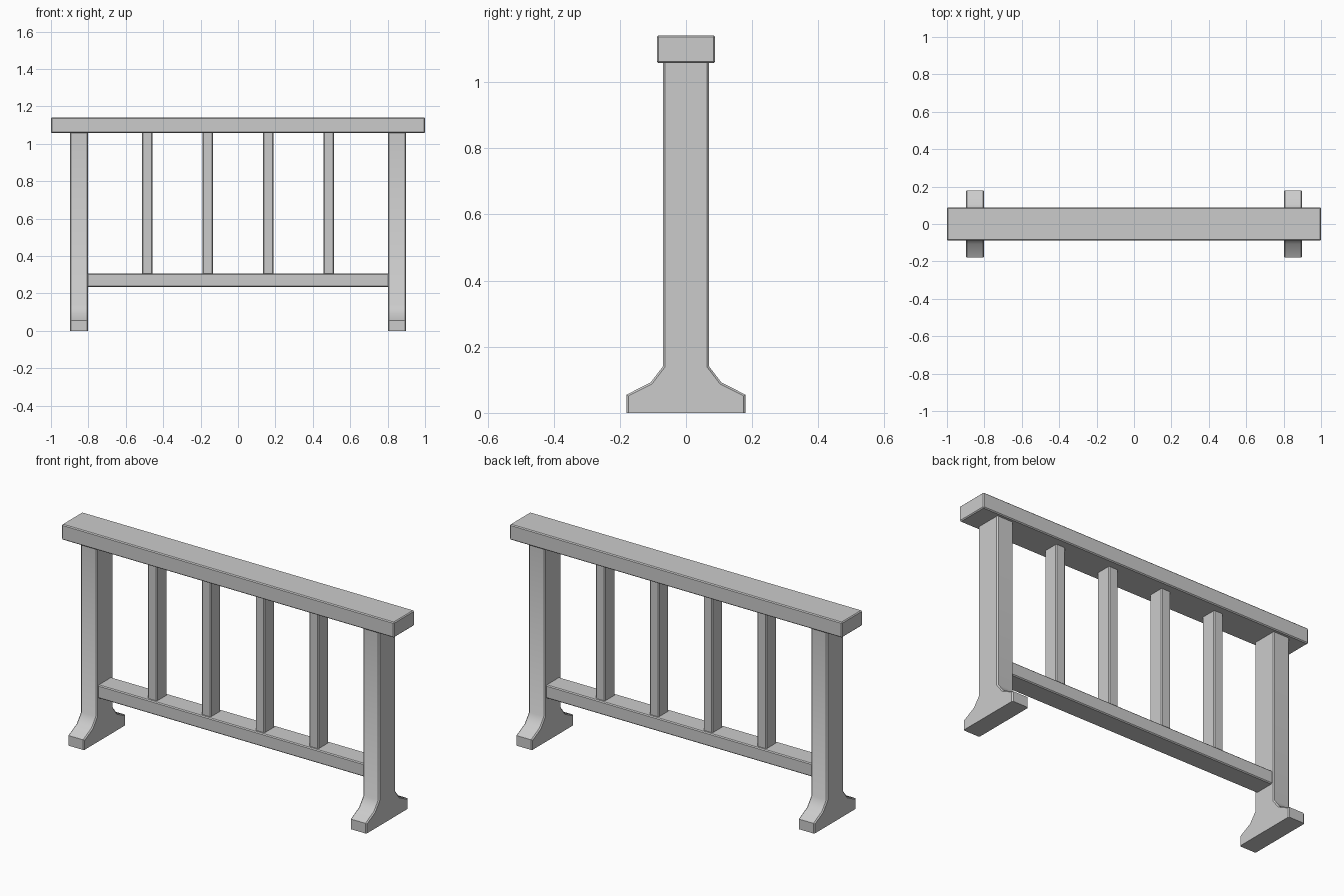
import bpy, bmesh, math

if "Cube" in bpy.data.objects:
    bpy.data.objects.remove(bpy.data.objects["Cube"])


def finish(bm, name, smooth_angle=30):
    bmesh.ops.recalc_face_normals(bm, faces=bm.faces)
    mesh = bpy.data.meshes.new(name)
    bm.to_mesh(mesh)
    bm.free()
    obj = bpy.data.objects.new(name, mesh)
    bpy.context.collection.objects.link(obj)
    bpy.ops.object.select_all(action='DESELECT')
    obj.select_set(True)
    bpy.context.view_layer.objects.active = obj
    bpy.ops.object.shade_smooth_by_angle(angle=math.radians(smooth_angle))
    return obj


def bevel(bm, edges, width):
    bmesh.ops.bevel(bm, geom=edges, offset=width, offset_type='OFFSET',
                    segments=1, profile=0.5, affect='EDGES')


def bar(name, x, z0, z1, width, depth, chamfer, axis=None):
    """Chamfered box; with axis set, only edges along that axis are cut."""
    bm = bmesh.new()
    bmesh.ops.create_cube(bm, size=1)
    for v in bm.verts:
        v.co.x = v.co.x * width + x
        v.co.y *= depth
        v.co.z = v.co.z * (z1 - z0) + (z0 + z1) / 2
    edges = [e for e in bm.edges if axis is None or
             abs((e.verts[0].co - e.verts[1].co)[axis]) > 1e-5]
    bevel(bm, edges, chamfer)
    return finish(bm, name)


def post(name, x):
    """Flared-foot profile in the YZ plane, extruded along X."""
    half = [(0.18, 0), (0.18, 0.055), (0.107, 0.092), (0.07, 0.14), (0.07, 1.06)]
    profile = half + [(-y, z) for y, z in reversed(half)]
    bm = bmesh.new()
    face = bm.faces.new([bm.verts.new((x - 0.049, y, z)) for y, z in profile])
    ext = bmesh.ops.extrude_face_region(bm, geom=[face])
    for v in ext["geom"]:
        if isinstance(v, bmesh.types.BMVert):
            v.co.x += 0.098
    # chamfer the long outline edges, leaving floor and top edges sharp
    edges = []
    for e in bm.edges:
        a, b = e.verts[0].co, e.verts[1].co
        if abs(a.x - b.x) < 1e-5 and abs(a.z - b.z) > 1e-5:
            edges.append(e)
    bevel(bm, edges, 0.006)
    return finish(bm, name, 40)


# Handrail and lower rail
bar("top_rail", 0, 1.057, 1.141, 2.0, 0.176, 0.005)
bar("lower_rail", 0, 0.235, 0.307, 1.61, 0.114, 0.005, axis=0)

# End posts with flared feet
for side, x in (("left", -0.85), ("right", 0.85)):
    post(side + "_post", x)

# Balusters
for i in range(4):
    bar(f"baluster_{i + 1}", -0.486 + 0.324 * i, 0.302, 1.06, 0.056, 0.086, 0.005, axis=2)
